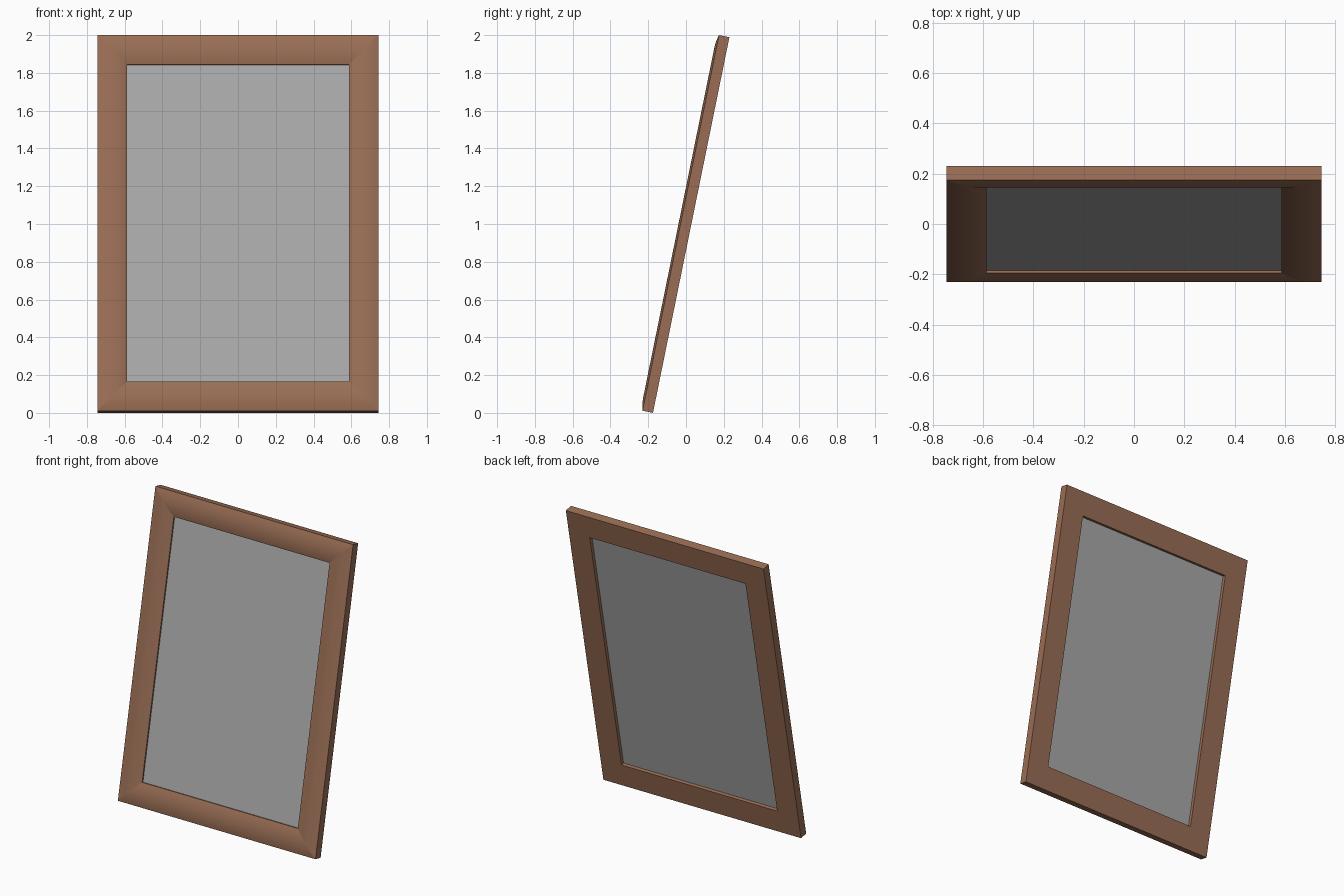
import bpy, math

if "Cube" in bpy.data.objects:
    bpy.data.objects.remove(bpy.data.objects["Cube"])

TILT = math.radians(11.5)
T = 0.056                      # frame thickness
W = 0.158                      # bar width
HX = 0.745                     # half width
L = (2 - T * math.sin(TILT)) / math.cos(TILT)   # frame length along the slope
S, C = math.sin(TILT), math.cos(TILT)
Y_MID = (L * S + T * C) / 2


def material(name, rgb):
    m = bpy.data.materials.new(name)
    m.diffuse_color = (*rgb, 1)
    m.use_nodes = True
    m.node_tree.nodes["Principled BSDF"].inputs["Base Color"].default_value = m.diffuse_color
    return m


wood = material("brown_wood", (0.32, 0.155, 0.09))
glass = material("grey_glass", (0.40, 0.40, 0.40))


def place(x, v, d):
    """Frame coordinates (across, up the slope, depth) to leaning world space."""
    return (x, v * S + d * C - Y_MID, v * C - d * S + T * S)


def make(name, verts, faces, mat):
    me = bpy.data.meshes.new(name)
    me.from_pydata([place(*v) for v in verts], [], faces)
    me.materials.append(mat)
    ob = bpy.data.objects.new(name, me)
    bpy.context.collection.objects.link(ob)
    bpy.ops.object.select_all(action='DESELECT')
    ob.select_set(True)
    bpy.context.view_layer.objects.active = ob
    bpy.ops.object.mode_set(mode='EDIT')
    bpy.ops.mesh.select_all(action='SELECT')
    bpy.ops.mesh.normals_make_consistent(inside=False)
    bpy.ops.object.mode_set(mode='OBJECT')
    bpy.ops.object.shade_smooth_by_angle(angle=math.radians(30))
    return ob


# Bar cross-section: (inset from the outer edge, depth), softly crowned front
N = 10
profile = [(0, T)]
for i in range(N + 1):
    t = i / N
    profile.append((W * t, 0.004 * t - 0.013 * 4 * t * (1 - t)))
profile.append((W, T))
n = len(profile)


def ring(sx, top):
    """Cross-section at one mitred corner."""
    return [(sx * (HX - u), L - u if top else u, d) for u, d in profile]


# Four mitred bars
corners = [(-1, False), (1, False), (1, True), (-1, True)]
names = ["bottom_bar", "right_bar", "top_bar", "left_bar"]
for k, name in enumerate(names):
    verts = ring(*corners[k]) + ring(*corners[(k + 1) % 4])
    faces = [(i, (i + 1) % n, n + (i + 1) % n, n + i) for i in range(n)]
    faces += [tuple(range(n)), tuple(range(2 * n - 1, n - 1, -1))]
    make(name, verts, faces, wood)

# Mirror panel set between the bars
e = W - 0.004
box = [(x, v, d) for d in (0.014, 0.033)
       for x, v in ((-HX + e, e), (HX - e, e), (HX - e, L - e), (-HX + e, L - e))]
make("mirror_panel", box, [(0, 1, 2, 3), (4, 5, 6, 7), (0, 1, 5, 4),
                           (1, 2, 6, 5), (2, 3, 7, 6), (3, 0, 4, 7)], glass)
